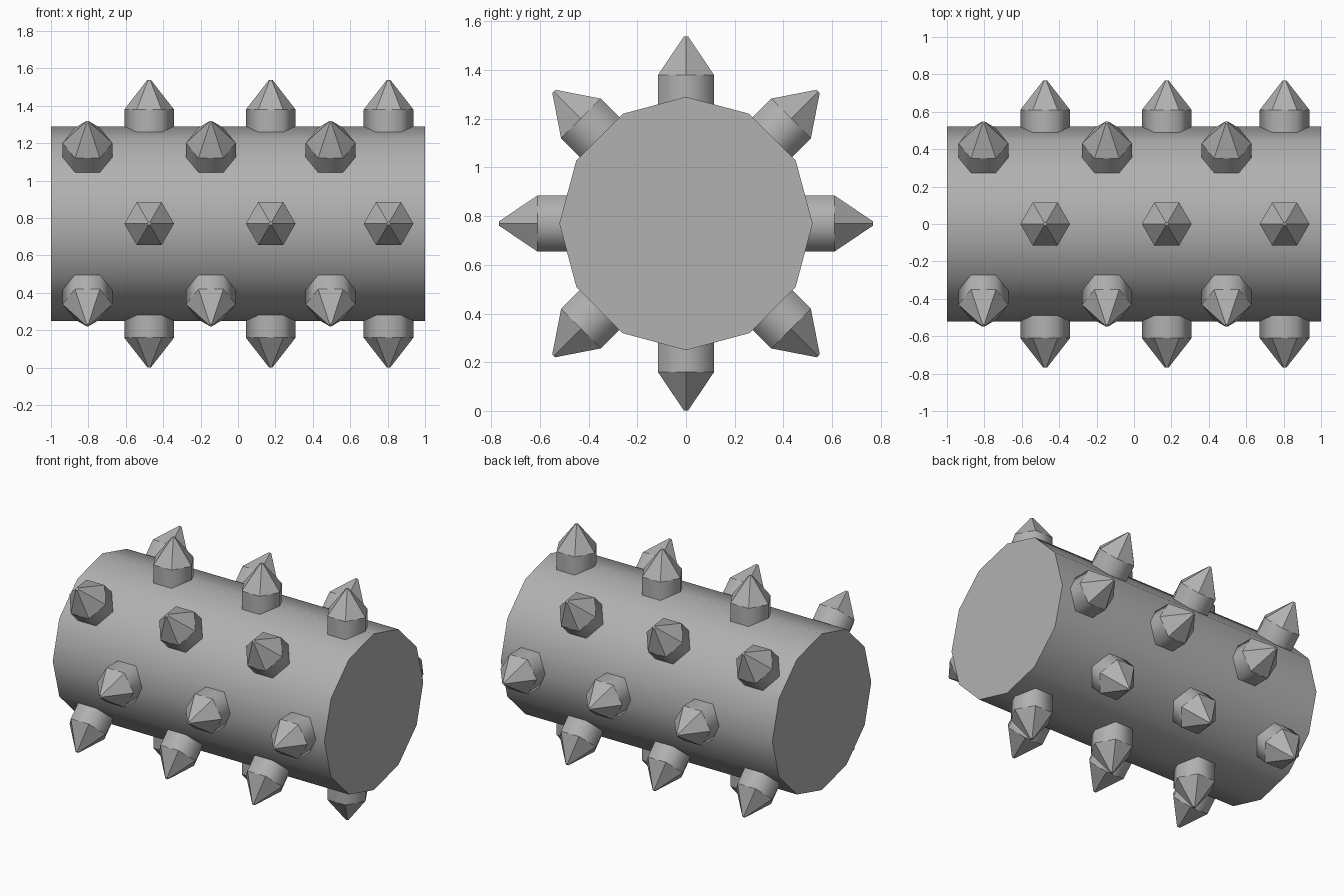
import bpy, bmesh
from math import pi, cos, sin
from mathutils import Vector

if "Cube" in bpy.data.objects:
    bpy.data.objects.remove(bpy.data.objects["Cube"])

AXIS_Z = 0.77   # height of the drum's axis

# Dark grey metal
metal = bpy.data.materials.new("dark_metal")
metal.diffuse_color = (0.44, 0.44, 0.44, 1)
metal.use_nodes = True
metal.node_tree.nodes["Principled BSDF"].inputs["Base Color"].default_value = metal.diffuse_color


def lathe(name, profile, sides, place, smooth_bands):
    """Stack polygon rings from (radius, height) pairs, cap both ends."""
    bm = bmesh.new()
    rings = []
    for r, h in profile:
        ring = []
        for i in range(sides):
            a = 2 * pi * i / sides
            ring.append(bm.verts.new(place(r * cos(a), r * sin(a), h)))
        rings.append(ring)
    for b in range(len(rings) - 1):
        lo, hi = rings[b], rings[b + 1]
        for i in range(sides):
            j = (i + 1) % sides
            f = bm.faces.new((lo[i], lo[j], hi[j], hi[i]))
            f.smooth = b in smooth_bands
    bm.faces.new(rings[0][::-1])
    bm.faces.new(rings[-1])
    bmesh.ops.recalc_face_normals(bm, faces=bm.faces)
    mesh = bpy.data.meshes.new(name)
    bm.to_mesh(mesh)
    bm.free()
    mesh.materials.append(metal)
    obj = bpy.data.objects.new(name, mesh)
    bpy.context.collection.objects.link(obj)
    return obj


# Twelve-sided drum lying along x
lathe("drum", [(0.52, -1), (0.52, 1)], 12,
      lambda u, v, h: Vector((h, u, AXIS_Z + v)), {0})


# Six-sided spike pointing away from the axis
def spike(x, angle):
    out = Vector((0, cos(angle), sin(angle)))
    side = Vector((0, -sin(angle), cos(angle)))
    base = Vector((x, 0, AXIS_Z))
    lathe("spike", [(0.133, 0.475), (0.133, 0.61), (0.01, 0.768)], 6,
          lambda u, v, h: base + Vector((u, 0, 0)) + side * v + out * h, {0})


# Eight rows of spikes, alternate rows staggered
for row in range(8):
    for x in ((-0.475, 0.175, 0.805) if row % 2 == 0 else (-0.805, -0.145, 0.495)):
        spike(x, row * pi / 4)
